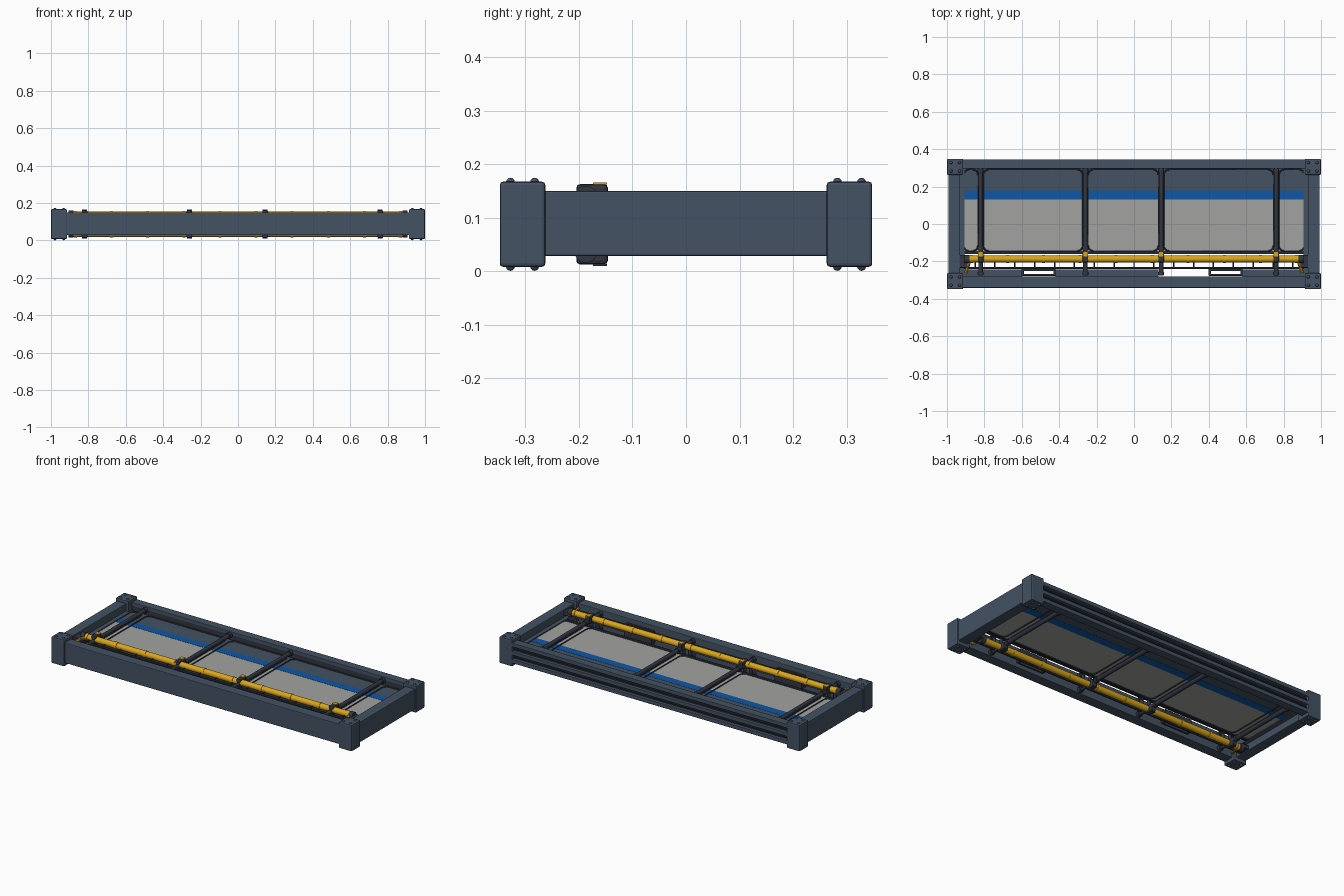
import bpy, math
from mathutils import Vector

if "Cube" in bpy.data.objects:
    bpy.data.objects.remove(bpy.data.objects["Cube"])


def mat(name, rgb):
    m = bpy.data.materials.new(name)
    m.diffuse_color = (*rgb, 1)
    m.use_nodes = True
    m.node_tree.nodes["Principled BSDF"].inputs["Base Color"].default_value = m.diffuse_color
    return m


SLATE = mat("slate blue", (0.058, 0.084, 0.125))
DARK = mat("dark iron", (0.032, 0.037, 0.052))
GREY = mat("panel grey", (0.36, 0.36, 0.35))
BLUE = mat("stripe blue", (0.005, 0.095, 0.37))
YELLOW = mat("pipe yellow", (0.70, 0.38, 0.012))
MID = 0.0875  # middle height of the whole frame


def finish(ob, name, m):
    ob.name = name
    ob.data.materials.append(m)
    return ob


def box(name, x, y, z, m, bevel=0.0):
    bpy.ops.mesh.primitive_cube_add(size=1, location=(sum(x) / 2, sum(y) / 2, sum(z) / 2))
    ob = bpy.context.object
    ob.scale = (x[1] - x[0], y[1] - y[0], z[1] - z[0])
    bpy.ops.object.transform_apply(location=False, rotation=False, scale=True)
    if bevel:
        b = ob.modifiers.new("bevel", 'BEVEL')
        b.width = bevel
        b.segments = 2
    return finish(ob, name, m)


def rod(name, a, b, r, m, sides=14):
    a, b = Vector(a), Vector(b)
    bpy.ops.mesh.primitive_cylinder_add(vertices=sides, radius=r, depth=(b - a).length, location=(a + b) / 2)
    ob = bpy.context.object
    ob.rotation_euler = (b - a).to_track_quat('Z', 'Y').to_euler()
    bpy.ops.object.shade_smooth_by_angle()
    return finish(ob, name, m)


def rounded_loop(name, x, y, z, rad, r, m):
    cu = bpy.data.curves.new(name, 'CURVE')
    cu.dimensions = '3D'
    cu.bevel_depth = r
    cu.bevel_resolution = 1
    pts = []
    for cx, cy, start in ((x[1] - rad, y[1] - rad, 0), (x[0] + rad, y[1] - rad, 90),
                          (x[0] + rad, y[0] + rad, 180), (x[1] - rad, y[0] + rad, 270)):
        for k in range(5):
            t = math.radians(start + 22.5 * k)
            pts.append((cx + rad * math.cos(t), cy + rad * math.sin(t), z, 1))
    s = cu.splines.new('POLY')
    s.points.add(len(pts) - 1)
    for p, c in zip(s.points, pts):
        p.co = c
    s.use_cyclic_u = True
    ob = bpy.data.objects.new(name, cu)
    bpy.context.collection.objects.link(ob)
    cu.materials.append(m)


# outer frame rails
box("front_rail", (-0.95, 0.95), (-0.342, -0.28), (0.028, 0.15), SLATE, 0.004)
for s in (-1, 1):
    box("end_rail", sorted((s * 0.93, s * 0.993)), (-0.32, 0.32), (0.028, 0.15), SLATE, 0.004)
    box("end_inner_ledge", sorted((s * 0.905, s * 0.935)), (-0.29, 0.3), (0.07, 0.105), SLATE)

# back rail with long grooves along its outer face
box("back_rail_core", (-0.95, 0.95), (0.298, 0.328), (0.03, 0.148), DARK)
for z in ((0.126, 0.15), (0.076, 0.099), (0.028, 0.052)):
    box("back_rail_rib", (-0.95, 0.95), (0.296, 0.346), z, SLATE, 0.003)
for z in (0.112, 0.064):
    box("back_rail_bead", (-0.93, 0.93), (0.32, 0.336), (z - 0.003, z + 0.003), DARK)

# corner blocks with domed bolts above and below
for sx in (-1, 1):
    for sy in (-1, 1):
        box("corner_block", sorted((sx * 0.913, sx * 1.0)), sorted((sy * 0.263, sy * 0.348)),
            (0.008, 0.167), SLATE, 0.006)
        for x in (0.932, 0.978):
            for y in (0.283, 0.328):
                for z in (0.166, 0.009):
                    bpy.ops.mesh.primitive_uv_sphere_add(segments=10, ring_count=6, radius=0.0085,
                                                         location=(sx * x, sy * y, z))
                    bpy.ops.object.shade_smooth()
                    finish(bpy.context.object, "corner_bolt", SLATE)

# infill sheet in three colour bands
box("grey_panel", (-0.915, 0.915), (-0.15, 0.13), (0.076, 0.099), GREY)
box("blue_stripe", (-0.915, 0.915), (0.13, 0.18), (0.075, 0.1), BLUE)
box("slate_panel", (-0.915, 0.915), (0.18, 0.3), (0.076, 0.099), SLATE)
box("panel_front_edge", (-0.915, 0.915), (-0.16, -0.148), (0.07, 0.105), DARK, 0.003)

# rods, rims, pipe and clamps repeat on the upper and lower face
BARS = (-0.82, -0.26, 0.145, 0.76)
EDGES = (-0.925,) + BARS + (0.925,)
for d in (1, -1):
    zb = MID + d * 0.042
    zp = MID + d * 0.05
    for x in BARS:
        rod("cross_bar", (x, -0.275, zb), (x, 0.3, zb), 0.0125, DARK)
        for y in (-0.265, -0.13, 0.285):
            rod("bar_collar", (x, y - 0.009, zb), (x, y + 0.009, zb), 0.017, DARK)
        box("pipe_clamp", (x - 0.015, x + 0.015), (-0.205, -0.146),
            sorted((MID + d * 0.03, MID + d * 0.075)), DARK, 0.007)
        box("clamp_cap", (x - 0.013, x + 0.013), (-0.174, -0.148),
            sorted((MID + d * 0.074, MID + d * 0.078)), YELLOW if d > 0 else DARK)
    # rounded dark rim around each bay of the sheet
    for a, b in zip(EDGES, EDGES[1:]):
        rounded_loop("bay_rim", (a + 0.014, b - 0.014), (-0.145, 0.292), MID + d * 0.013, 0.03, 0.004, DARK)
    # yellow pipe with collars
    rod("yellow_pipe", (-0.885, -0.187, zp), (0.885, -0.187, zp), 0.018, YELLOW, 18)
    for i in range(10):
        x = -0.87 + i * 1.74 / 9
        rod("pipe_ring", (x - 0.008, -0.187, zp), (x + 0.008, -0.187, zp), 0.0205, YELLOW, 18)
    # slim side rod tied to the pipe by short pegs
    rod("slim_rod", (-0.91, -0.236, zb), (0.91, -0.236, zb), 0.006, DARK, 10)
    for i in range(17):
        x = -0.85 + i * 1.7 / 16
        rod("rod_peg", (x, -0.236, zb), (x, -0.19, zb), 0.004, DARK, 8)
    for s in (-1, 1):
        rod("pipe_end_cap", (s * 0.88, -0.187, zp), (s * 0.905, -0.187, zp), 0.022, DARK, 16)
        rod("yellow_end_brace", (s * 0.875, -0.187, zp), (s * 0.9, -0.262, zb), 0.009, YELLOW, 10)
        box("end_bracket", sorted((s * 0.88, s * 0.935)), (-0.235, -0.165),
            (zb - 0.012, zb + 0.012), DARK, 0.004)

# upright posts joining the upper and lower bars
for x in BARS:
    for y in (-0.245, -0.187):
        rod("bar_post", (x, y, MID - 0.042), (x, y, MID + 0.042), 0.01, DARK, 12)

# inner flange of the front rail, open at the gaps
for x in ((-0.92, -0.6), (-0.42, 0.13), (0.58, 0.92)):
    box("front_flange", x, (-0.285, -0.244), (0.078, 0.097), SLATE)

# slotted grab handles beside the front rail
for x in (-0.51, 0.49):
    for y in (-0.272, -0.246):
        box("handle_side", (x - 0.09, x + 0.09), (y - 0.005, y + 0.005), (0.05, 0.125), DARK, 0.002)
    for s in (-1, 1):
        box("handle_end", (x + s * 0.085 - 0.006, x + s * 0.085 + 0.006), (-0.277, -0.241), (0.05, 0.125), DARK, 0.002)
